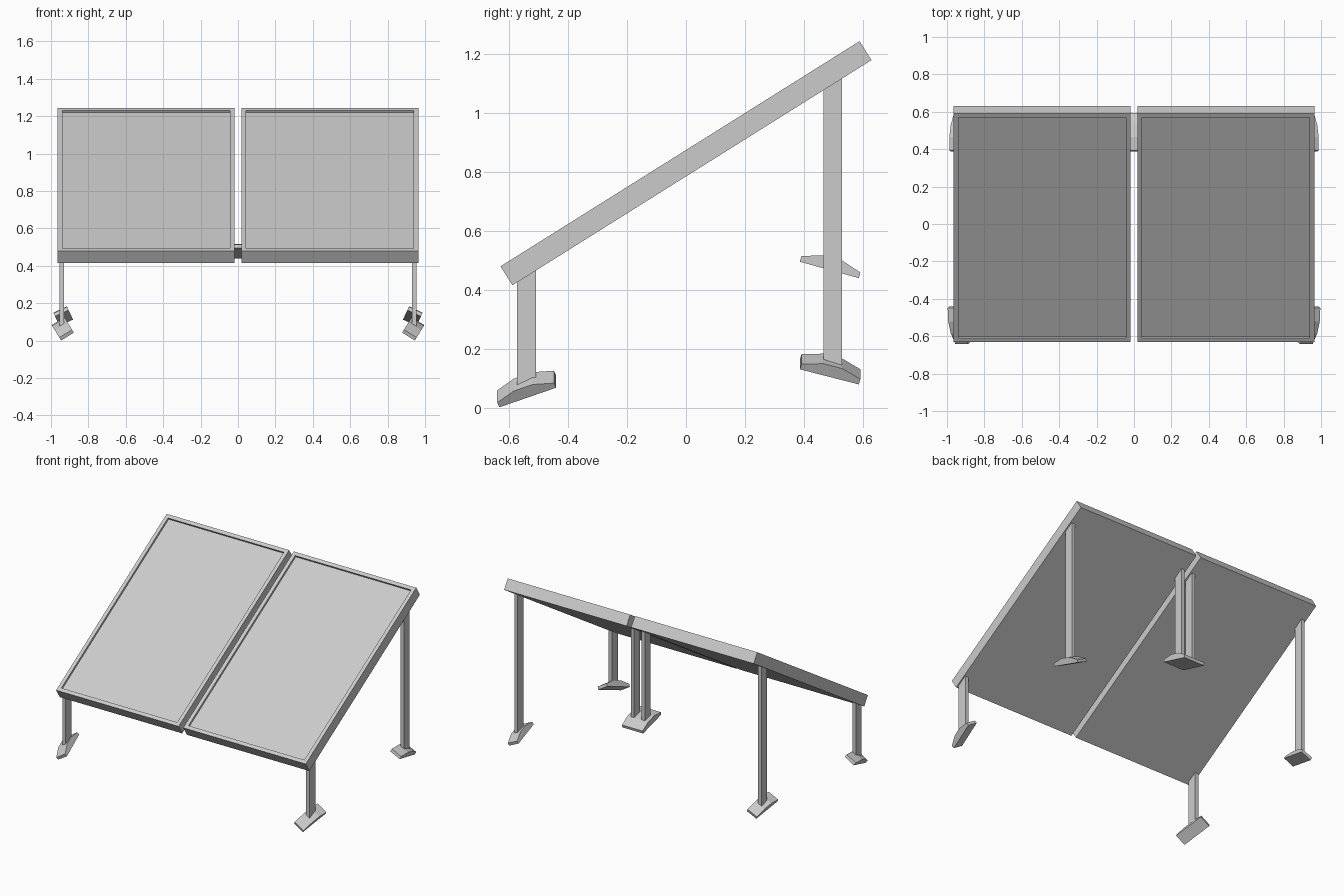
import bpy, bmesh, math
from mathutils import Matrix, Vector

if "Cube" in bpy.data.objects:
    bpy.data.objects.remove(bpy.data.objects["Cube"])

TILT = math.atan2(0.765, 1.22)


def make_object(name, bm):
    bmesh.ops.recalc_face_normals(bm, faces=bm.faces)
    mesh = bpy.data.meshes.new(name)
    bm.to_mesh(mesh)
    bm.free()
    obj = bpy.data.objects.new(name, mesh)
    bpy.context.collection.objects.link(obj)
    return obj


def prism(name, profile, width, matrix):
    """Extrude a (y, z) profile along local x, centred, then place it."""
    bm = bmesh.new()
    face = bm.faces.new([bm.verts.new((-width / 2, y, z)) for y, z in profile])
    new = bmesh.ops.extrude_face_region(bm, geom=[face])["geom"]
    verts = [v for v in new if isinstance(v, bmesh.types.BMVert)]
    bmesh.ops.translate(bm, verts=verts, vec=(width, 0, 0))
    bm.transform(matrix)
    return make_object(name, bm)


def panel(name, x):
    """Tilted slab with a raised rim around a shallow recess."""
    bm = bmesh.new()
    bmesh.ops.create_cube(bm, size=1)
    bmesh.ops.scale(bm, verts=bm.verts, vec=(0.946, 1.44, 0.076))
    top = max(bm.faces, key=lambda f: f.calc_center_median().z)
    bmesh.ops.inset_region(bm, faces=[top], thickness=0.036)
    floor = bmesh.ops.extrude_discrete_faces(bm, faces=[top])["faces"][0]
    bmesh.ops.translate(bm, verts=floor.verts, vec=(0, 0, -0.014))
    bm.transform(Matrix.Translation((x, 0, 0.83)) @ Matrix.Rotation(TILT, 4, 'X'))
    return make_object(name, bm)


def leg(name, x, y0, y1, bottom):
    """Flat post whose top follows the slope of the panel underside."""
    top = lambda y: 0.42 + (y + 0.59) * math.tan(TILT)
    prism(name, [(y0, bottom), (y1, bottom), (y1, top(y1)), (y0, top(y0))],
          0.026, Matrix.Translation((x, 0, 0)))


FOOT = [(-0.104, 0), (0.104, 0), (0.104, 0.02), (0.034, 0.042),
        (-0.034, 0.042), (-0.104, 0.02)]


def foot(name, centre, across, along):
    """Arched foot pad tilted to lie on uneven ground."""
    s = Vector(across).normalized()
    d = Vector(along)
    d = (d - s * d.dot(s)).normalized()
    m = Matrix((s, d, s.cross(d))).transposed().to_4x4()
    prism(name, FOOT, 0.08, Matrix.Translation(centre) @ m)


for side, k in (("left", -1), ("right", 1)):
    panel(side + "_panel", k * 0.491)

    # Short front leg
    leg(side + "_front_leg", k * 0.942, -0.575, -0.51, 0.075)
    foot(side + "_front_foot", (k * 0.932, -0.5375, 0.055),
         (0.85, 0, -0.524 * k), (0.214 * k, 0.928, 0.31))

    # Tall outer back leg
    leg(side + "_back_leg", k * 0.942, 0.468, 0.53, 0.14)
    foot(side + "_back_foot", (k * 0.93, 0.487, 0.121),
         (0.906, 0, -0.423 * k), (-0.115 * k, 0.96, -0.245))

    # Inner back leg standing on higher ground
    leg(side + "_inner_leg", k * 0.042, 0.468, 0.53, 0.485)
    foot(side + "_inner_foot", (k * 0.04, 0.487, 0.4675),
         (1, 0, 0), (0, 0.964, -0.267))
